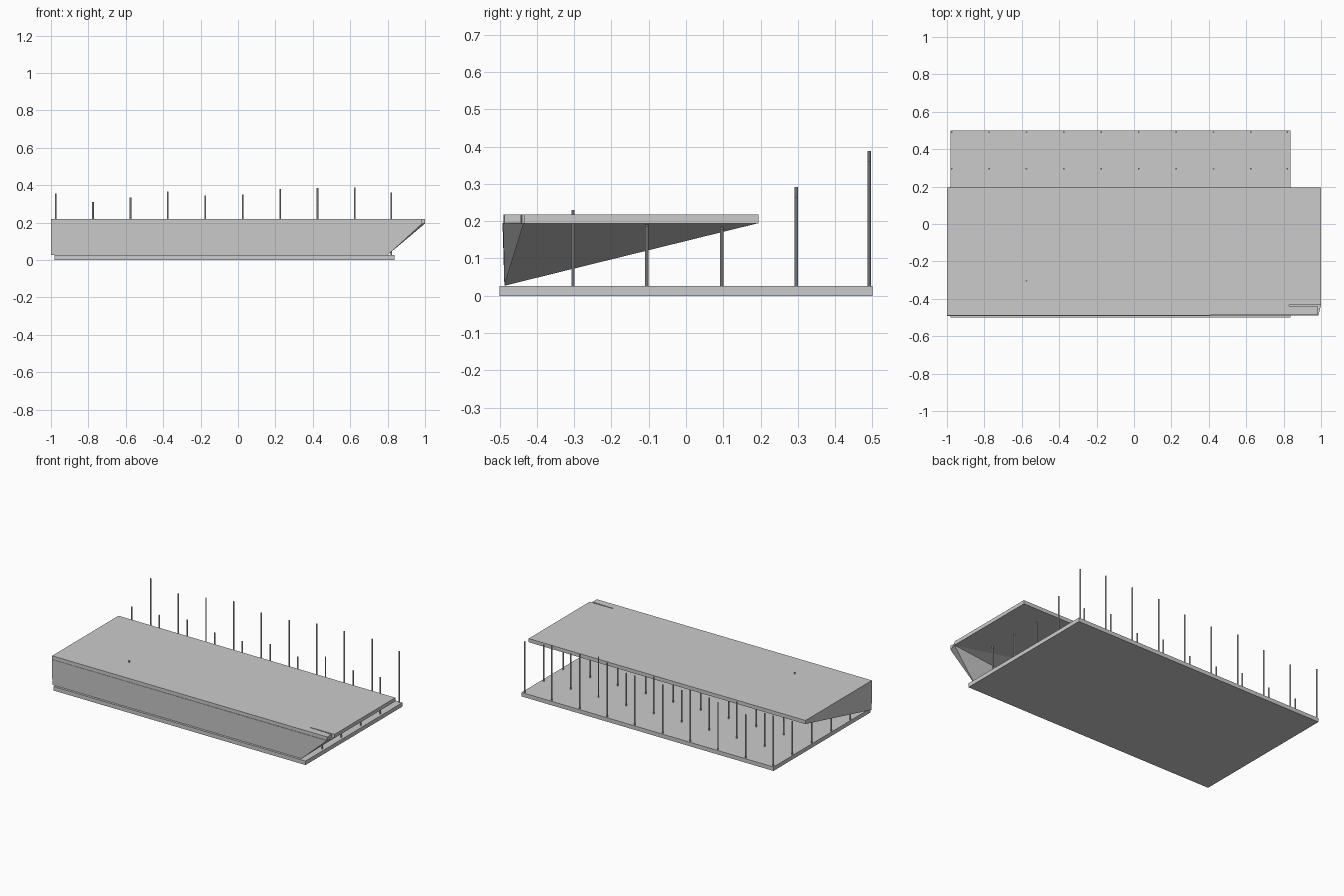
import bpy, bmesh, random

if "Cube" in bpy.data.objects:
    bpy.data.objects.remove(bpy.data.objects["Cube"])

random.seed(4)


def make(name, verts, faces):
    mesh = bpy.data.meshes.new(name)
    bm = bmesh.new()
    vs = [bm.verts.new(v) for v in verts]
    for f in faces:
        bm.faces.new([vs[i] for i in f])
    bmesh.ops.recalc_face_normals(bm, faces=bm.faces)
    bm.to_mesh(mesh)
    bm.free()
    ob = bpy.data.objects.new(name, mesh)
    bpy.context.collection.objects.link(ob)
    return ob


def slab(name, outline, z0, z1):
    n = len(outline)
    verts = [(x, y, z) for z in (z0, z1) for x, y in outline]
    faces = [list(range(n)), list(range(n, 2 * n))]
    faces += [[i, (i + 1) % n, (i + 1) % n + n, i + n] for i in range(n)]
    return make(name, verts, faces)


# Floor slab
slab("floor_slab", [(-.982, -.5), (.838, -.5), (.838, .5), (-.982, .5)], 0, .026)

# Roof slab with a narrow slit near the front right corner
slab("roof_slab", [(-1, -.49), (.985, -.487), (.985, -.442), (.83, -.438),
                   (.83, -.433), (1, -.433), (1, .195), (-1, .195)], .194, .218)

# Faceted front wedge: tall front face, underside folding up to the roof diagonal
make("front_wedge",
     [(-1, -.492, .195), (.985, -.49, .195), (1, -.435, .195), (-1, .195, .195),
      (-1, -.487, .027), (.8, -.487, .027)],
     [(0, 1, 2, 3), (0, 4, 5, 1), (1, 5, 2), (5, 4, 2), (4, 3, 2), (0, 3, 4)])

# Thin columns on a 10 x 5 grid, growing taller toward the back
columns_x = [-.975 + .2 * i for i in range(9)] + [.82]
back_heights = [.355, .31, .335, .365, .345, .35, .38, .385, .388, .36]
for i, x in enumerate(columns_x):
    tops = {-.303: .194, -.105: random.uniform(.165, .194),
            .096: random.uniform(.165, .19),
            .296: random.uniform(.22, .28), .491: back_heights[i]}
    if i == 2:
        tops[-.303] = .23
    if i == 9:
        tops.update({-.105: .187, .096: .179, .296: .265})
    if i == 7:
        tops[.296] = .292
    for j, (y, top) in enumerate(tops.items()):
        bpy.ops.mesh.primitive_cylinder_add(vertices=10, radius=.0045, depth=top - .02,
                                            location=(x, y, (top + .02) / 2))
        bpy.context.object.name = f"column_{i}_{j}"
        bpy.ops.object.shade_smooth_by_angle()
